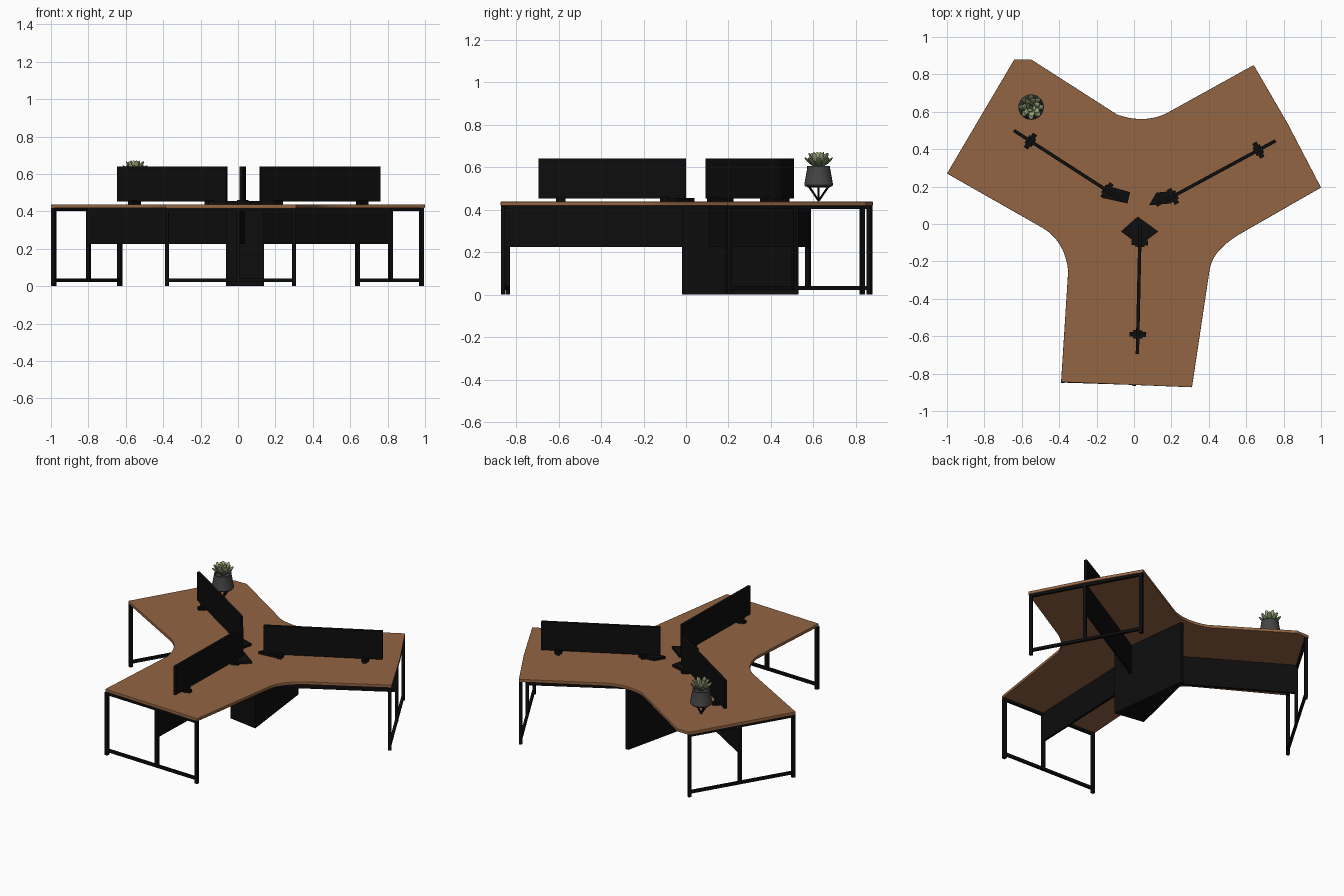
import bpy, bmesh, math
from mathutils import Vector, Matrix

cube = bpy.data.objects.get("Cube")
if cube:
    bpy.data.objects.remove(cube, do_unlink=True)


def material(name, rgb):
    m = bpy.data.materials.new(name)
    m.use_nodes = True
    m.diffuse_color = (*rgb, 1)
    m.node_tree.nodes["Principled BSDF"].inputs["Base Color"].default_value = (*rgb, 1)
    return m


WOOD = material("warm wood", (0.29, 0.13, 0.056))
BLACK = material("black metal", (0.004, 0.004, 0.004))
GREY = material("pot grey", (0.06, 0.06, 0.06))
GREEN = material("leaf green", (0.33, 0.38, 0.2))
DARK_GREEN = material("dark leaf green", (0.15, 0.2, 0.1))


def finish(bm, name, mat):
    bmesh.ops.recalc_face_normals(bm, faces=bm.faces)
    mesh = bpy.data.meshes.new(name)
    bm.to_mesh(mesh)
    bm.free()
    mesh.materials.append(mat)
    ob = bpy.data.objects.new(name, mesh)
    bpy.context.scene.collection.objects.link(ob)
    return ob


def prism(name, outline, z0, z1, mat):
    """Extrude a flat outline upwards."""
    bm = bmesh.new()
    face = bm.faces.new([bm.verts.new((x, y, z0)) for x, y in outline])
    out = bmesh.ops.extrude_face_region(bm, geom=[face])
    moved = [v for v in out["geom"] if isinstance(v, bmesh.types.BMVert)]
    bmesh.ops.translate(bm, verts=moved, vec=(0, 0, z1 - z0))
    return finish(bm, name, mat)


def slab(name, a, b, width, z0, z1, mat=BLACK):
    """Upright box running between two plan points."""
    a, b = Vector(a), Vector(b)
    d = (b - a).normalized()
    n = Vector((-d.y, d.x)) * width / 2
    return prism(name, [a + n, a - n, b - n, b + n], z0, z1, mat)


def rod(name, a, b, radius, mat=BLACK):
    a, b = Vector(a), Vector(b)
    bm = bmesh.new()
    bmesh.ops.create_cone(bm, cap_ends=True, segments=8, radius1=radius,
                          radius2=radius, depth=(b - a).length)
    turn = (b - a).to_track_quat('Z', 'Y').to_matrix().to_4x4()
    bmesh.ops.transform(bm, verts=bm.verts, matrix=Matrix.Translation((a + b) / 2) @ turn)
    return finish(bm, name, mat)


def bend(a, c, b, steps=10):
    """Rounded inner corner from a to b, pulled towards c."""
    a, c, b = Vector(a), Vector(c), Vector(b)
    ts = [i / steps for i in range(steps + 1)]
    return [a * (1 - t) ** 2 + c * 2 * t * (1 - t) + b * t * t for t in ts]


# Three-armed desk top
outline = [(-0.39, -0.845), (0.31, -0.873)]
outline += bend((0.405, -0.24), (0.425, -0.13), (0.59, -0.04))
outline += [(1.0, 0.195), (0.82, 0.54), (0.64, 0.85)]
outline += bend((0.17, 0.59), (0.05, 0.535), (-0.09, 0.585))
outline += [(-0.55, 0.88), (-0.64, 0.88), (-1.0, 0.27)]
outline += bend((-0.49, -0.02), (-0.37, -0.09), (-0.352, -0.25))
top = prism("desk_top", outline, 0.418, 0.438, WOOD)
bevel = top.modifiers.new("soft edge", 'BEVEL')
bevel.width = 0.003
bevel.segments = 2

# Each arm: frame ends, modesty panel ends, screen ends
arms = {
    "front": ((-0.38, -0.84), (0.3, -0.862), (0.03, 0.0), (0.0, -0.855),
              (0.033, 0.0), (0.018, -0.695)),
    "left": ((0.982, 0.2), (0.64, 0.83), (0.07, 0.085), (0.815, 0.51),
             (0.12, 0.1), (0.757, 0.445)),
    "right": ((-0.985, 0.275), (-0.632, 0.865), (0.0, 0.09), (-0.8, 0.575),
              (-0.06, 0.125), (-0.642, 0.5)),
}
for arm, (f0, f1, m0, m1, s0, s1) in arms.items():
    # End frame: outer posts, middle post and rails
    f0, f1, s0, s1 = Vector(f0), Vector(f1), Vector(s0), Vector(s1)
    step = (f1 - f0).normalized() * 0.01
    for label, p in (("post_a", f0), ("post_b", f1), ("middle_post", Vector(m1))):
        slab(f"{arm}_{label}", p - step, p + step, 0.02,
             0.025 if label == "middle_post" else 0, 0.418)
    slab(f"{arm}_floor_rail", f0, f1, 0.016, 0.022, 0.04)
    slab(f"{arm}_top_rail", f0, f1, 0.016, 0.402, 0.418)
    slab(f"{arm}_modesty_panel", m0, m1, 0.016, 0.225, 0.418)

    # Divider screen with two clamps across it
    slab(f"{arm}_screen", s0, s1, 0.018, 0.452, 0.64)
    along = (s1 - s0).normalized()
    across = Vector((-along.y, along.x))
    for i, dist in enumerate((0.1, (s1 - s0).length - 0.105)):
        p = s0 + along * dist
        slab(f"{arm}_clamp_{i}", p - across * 0.045, p + across * 0.045, 0.026, 0.438, 0.456)
        slab(f"{arm}_clamp_foot_{i}", p - along * 0.022, p + along * 0.022, 0.05, 0.438, 0.462)

# Cable cover plates around the centre
covers = {
    "front": [(0.02, 0.04), (-0.07, -0.04), (0.03, -0.115), (0.13, -0.04)],
    "left": [(0.08, 0.1), (0.12, 0.168), (0.225, 0.178), (0.2, 0.11)],
    "right": [(-0.145, 0.205), (-0.02, 0.17), (-0.035, 0.11), (-0.17, 0.14)],
}
for arm, pts in covers.items():
    prism(f"{arm}_cable_cover", pts, 0.438, 0.455, BLACK)

# Wedge-shaped central pedestal
prism("central_pedestal", [(-0.065, 0.015), (0.14, -0.018), (0.075, 0.53), (0.055, 0.53)],
      0, 0.418, BLACK)

# Plant stand: wires meeting at a point on the desk, with a ring on top
cx, cy = -0.55, 0.625
for i in range(4):
    a = math.pi / 2 * i
    rim = (cx + 0.045 * math.cos(a), cy + 0.045 * math.sin(a), 0.508)
    rod(f"stand_wire_{i}", (cx, cy, 0.442), rim, 0.005)
bpy.ops.mesh.primitive_torus_add(location=(cx, cy, 0.508), major_radius=0.05,
                                 minor_radius=0.005, major_segments=24, minor_segments=6)
ring = bpy.context.object
ring.name = "stand_ring"
ring.data.materials.append(BLACK)

# Round pot, spun from a profile
profile = [(0, 0.508), (0.062, 0.508), (0.068, 0.516), (0.064, 0.54), (0.054, 0.594),
           (0.054, 0.605), (0.046, 0.605), (0.044, 0.592), (0, 0.592)]
bm = bmesh.new()
verts = [bm.verts.new((cx + r, cy, z)) for r, z in profile]
edges = [bm.edges.new(pair) for pair in zip(verts, verts[1:])]
bmesh.ops.spin(bm, geom=verts + edges, cent=(cx, cy, 0), axis=(0, 0, 1),
               angle=math.tau, steps=28, use_duplicate=False)
bmesh.ops.remove_doubles(bm, verts=bm.verts, dist=0.0005)
pot = finish(bm, "plant_pot", GREY)

# Succulent: pointed leaves in three rings
smooth = [pot, ring]
for tier, (count, tilt, length, mat) in enumerate(
        ((8, 0.85, 0.078, DARK_GREEN), (7, 0.5, 0.084, GREEN), (4, 0.2, 0.08, GREEN))):
    for i in range(count):
        bm = bmesh.new()
        bmesh.ops.create_uvsphere(bm, u_segments=8, v_segments=8, radius=1)
        for v in bm.verts:
            h = (v.co.z + 1) / 2
            fat = 0.35 + 1.1 * h if h < 0.6 else 1.01
            v.co = (v.co.x * 0.007 * fat, v.co.y * 0.016 * fat, h * length)
        turn = Matrix.Rotation(math.tau * (i + tier * 0.4) / count, 4, 'Z')
        lean = Matrix.Rotation(tilt, 4, 'Y')
        place = Matrix.Translation((cx, cy, 0.594)) @ turn @ Matrix.Translation((0.008, 0, 0)) @ lean
        bmesh.ops.transform(bm, verts=bm.verts, matrix=place)
        smooth.append(finish(bm, f"leaf_{tier}_{i}", mat))

# Smooth shading on the rounded parts
bpy.ops.object.select_all(action='DESELECT')
for ob in smooth:
    ob.select_set(True)
bpy.context.view_layer.objects.active = pot
bpy.ops.object.shade_smooth_by_angle(angle=math.radians(40))
